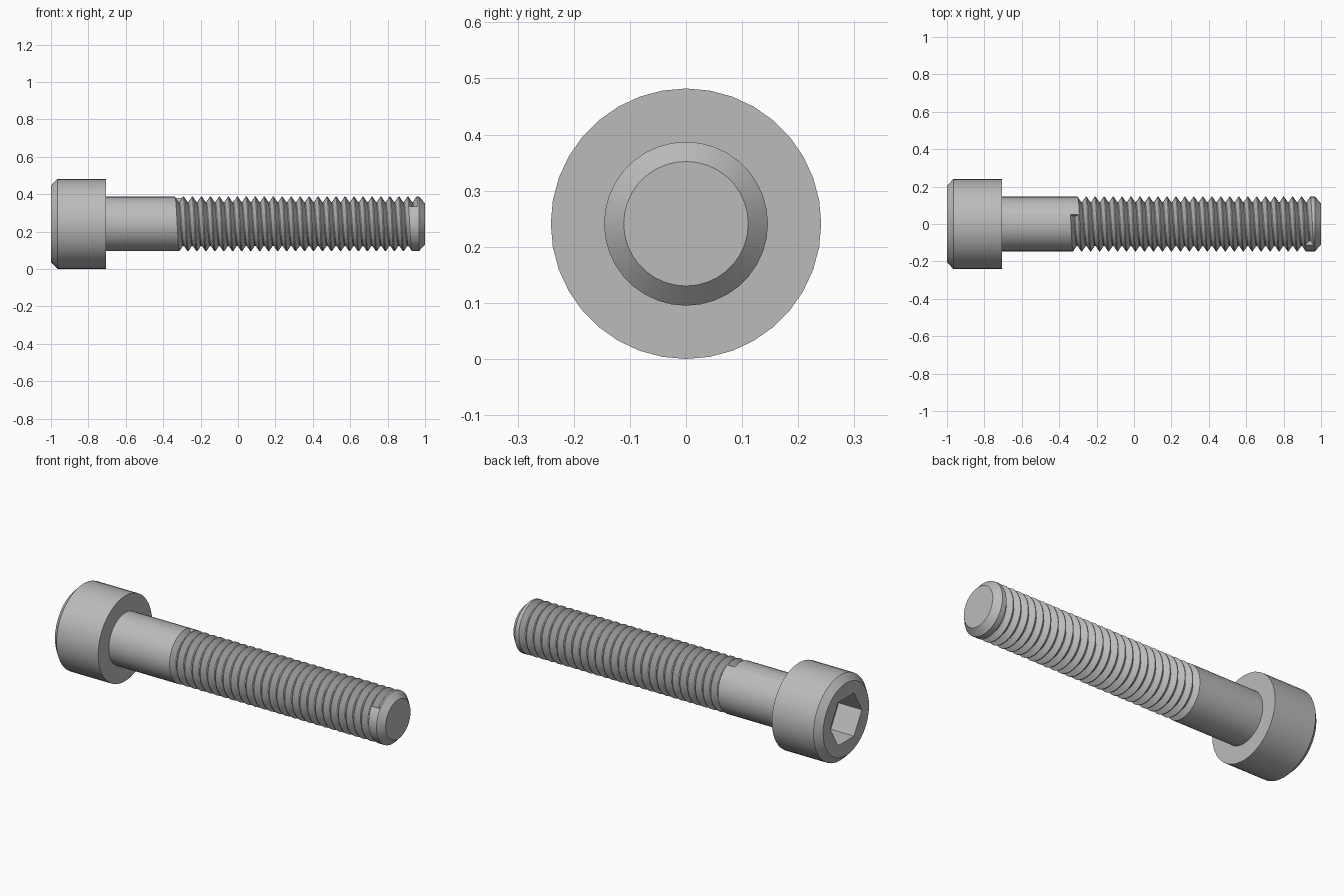
import bpy
import bmesh
from math import sin, cos, pi, radians

cube = bpy.data.objects.get("Cube")
if cube:
    bpy.data.objects.remove(cube)

SIDES = 36
AXIS_Z = 0.241
HEAD_R, SHANK_R, ROOT_R = 0.241, 0.146, 0.117
PITCH, THREAD_X, START = 0.048, -0.34, radians(-20)

steel = bpy.data.materials.new("grey steel")
steel.use_nodes = True
steel.diffuse_color = (0.5, 0.5, 0.5, 1)
steel.node_tree.nodes["Principled BSDF"].inputs["Base Color"].default_value = (0.5, 0.5, 0.5, 1)


def point(bm, x, r, a):
    """Vertex around the long axis; the angle runs from the top towards the front."""
    return bm.verts.new((x, -r * sin(a), AXIS_Z + r * cos(a)))


def ring(bm, x, r, hexagon=False, start=0.0):
    verts = []
    for i in range(SIDES):
        a = start + 2 * pi * i / SIDES
        # Flats of the hexagon lie at the top and bottom
        flat = cos((a + pi / 6) % (pi / 3) - pi / 6)
        verts.append(point(bm, x, r / flat if hexagon else r, a))
    return verts


def loft(bm, rings):
    for a, b in zip(rings, rings[1:]):
        for i in range(SIDES):
            j = (i + 1) % SIDES
            bm.faces.new((a[i], a[j], b[j], b[i]))


def finish(bm, name):
    bmesh.ops.remove_doubles(bm, verts=bm.verts, dist=0.0001)
    bmesh.ops.recalc_face_normals(bm, faces=bm.faces)
    mesh = bpy.data.meshes.new(name)
    bm.to_mesh(mesh)
    bm.free()
    mesh.materials.append(steel)
    obj = bpy.data.objects.new(name, mesh)
    bpy.context.collection.objects.link(obj)
    bpy.ops.object.select_all(action="DESELECT")
    obj.select_set(True)
    bpy.context.view_layer.objects.active = obj
    bpy.ops.object.shade_smooth_by_angle(angle=radians(25))
    return obj


# Cylindrical head with a chamfered rim and a hexagonal socket
bm = bmesh.new()
rings = [ring(bm, -0.705, SHANK_R * 0.9), ring(bm, -0.705, HEAD_R),
         ring(bm, -0.965, HEAD_R), ring(bm, -1, 0.205),
         ring(bm, -1, 0.122, True), ring(bm, -0.855, 0.122, True)]
loft(bm, rings)
bm.faces.new(rings[-1])
finish(bm, "socket_head")

# Shank with one helical groove and a chamfered tip
bm = bmesh.new()
profile = ((0, SHANK_R), (0.4, ROOT_R), (0.5, ROOT_R), (0.9, SHANK_R), (1, SHANK_R))
steps = round(26.2 * SIDES)
rows = []
for m in range(steps + 1):
    turn = m / SIDES
    rows.append([point(bm, THREAD_X + PITCH * (turn + t), r, START + 2 * pi * turn)
                 for t, r in profile])
for a, b in zip(rows, rows[1:]):
    for k in range(len(profile) - 1):
        bm.faces.new((a[k], a[k + 1], b[k + 1], b[k]))

# Walls closing the groove where it starts and stops
bm.faces.new(rows[0][:4])
bm.faces.new(rows[-1][:4])

# Plain shank up to the first turn
collar = ring(bm, -0.72, SHANK_R, start=START)
for m in range(SIDES):
    bm.faces.new((collar[m], collar[(m + 1) % SIDES], rows[m + 1][0], rows[m][0]))

# Plain band after the last turn, then the tip
tip = [ring(bm, 0.967, SHANK_R, start=START), ring(bm, 1, 0.111, start=START)]
for m in range(steps - SIDES, steps):
    i, j = m % SIDES, (m + 1) % SIDES
    bm.faces.new((rows[m][4], rows[m + 1][4], tip[0][j], tip[0][i]))
loft(bm, tip)
bm.faces.new(tip[1])
finish(bm, "threaded_shank")
